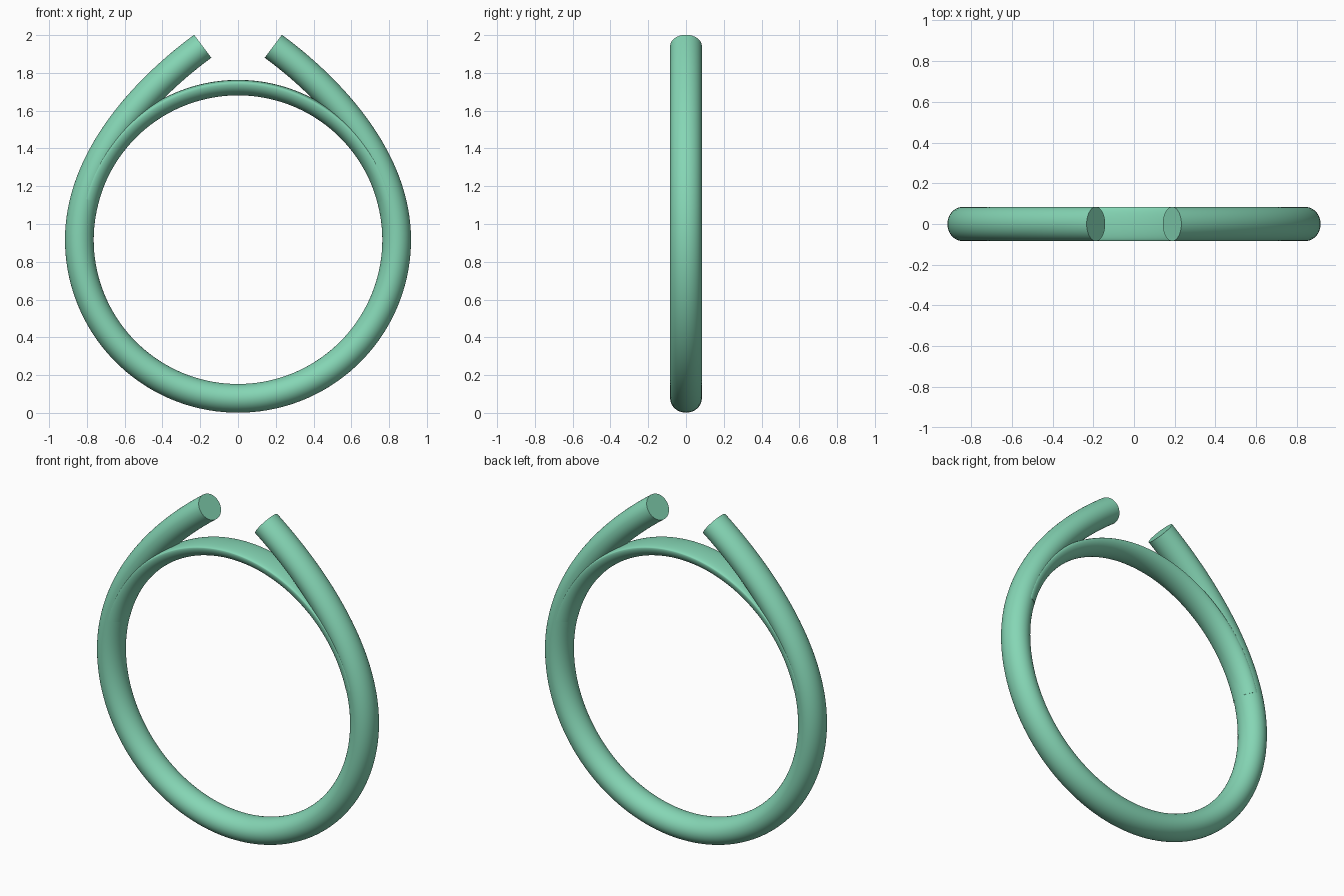
import bpy, bmesh, math
from mathutils import Vector

if "Cube" in bpy.data.objects:
    bpy.data.objects.remove(bpy.data.objects["Cube"])

CZ = 0.917            # ring centre height
R = 0.84              # radius of the tube centre line
HR, HY = 0.076, 0.084 # tube half thickness: radial and along y

mat = bpy.data.materials.new("mint")
mat.diffuse_color = (0.235, 0.672, 0.462, 1)
mat.use_nodes = True
mat.node_tree.nodes["Principled BSDF"].inputs["Base Color"].default_value = mat.diffuse_color


def sweep(name, path, profile):
    """Sweep a (outward, y) profile along a planar (x, z) path with capped ends."""
    bm = bmesh.new()
    rings = []
    for i, p in enumerate(path):
        t = (path[min(i + 1, len(path) - 1)] - path[max(i - 1, 0)]).normalized()
        n = Vector((t.y, -t.x))  # outward for a counter-clockwise path
        rings.append([bm.verts.new((p.x + n.x * r, y, p.y + n.y * r)) for r, y in profile])
    k = len(profile)
    for a, b in zip(rings, rings[1:]):
        for j in range(k):
            bm.faces.new((a[j], a[(j + 1) % k], b[(j + 1) % k], b[j]))
    bm.faces.new(rings[0])
    bm.faces.new(rings[-1])
    bmesh.ops.recalc_face_normals(bm, faces=bm.faces)
    me = bpy.data.meshes.new(name)
    bm.to_mesh(me)
    bm.free()
    ob = bpy.data.objects.new(name, me)
    bpy.context.collection.objects.link(ob)
    me.materials.append(mat)
    bpy.ops.object.select_all(action='DESELECT')
    ob.select_set(True)
    bpy.context.view_layer.objects.active = ob
    bpy.ops.object.shade_smooth_by_angle(angle=math.radians(40))
    return ob


def arc(a0, a1, n):
    angles = [math.radians(a0 + (a1 - a0) * i / n) for i in range(n + 1)]
    return [Vector((R * math.cos(a), CZ + R * math.sin(a))) for a in angles]


def bezier(p, n):
    out = []
    for i in range(n + 1):
        t = i / n
        s = 1 - t
        out.append(p[0] * s**3 + p[1] * 3 * s * s * t + p[2] * 3 * s * t * t + p[3] * t**3)
    return out


# open tube: lower half circle, with both arms flaring away at the top
right_arm = bezier([Vector(c) for c in ((R, CZ), (R, CZ + 0.42), (0.507, 1.705), (0.187, 1.941))], 36)
left_arm = [Vector((-p.x, p.y)) for p in right_arm]
path = left_arm[::-1] + arc(180, 360, 72)[1:-1] + right_arm
path = path[::-1] if path[0].x > 0 else path
circle = [(HR * math.cos(2 * math.pi * i / 40), HY * math.sin(2 * math.pi * i / 40)) for i in range(40)]
sweep("open_tube", path, circle)

# thin inner band closing the circle: half tube with a shallow outer face
band = []
for i in range(40):
    a = 2 * math.pi * i / 40
    c = math.cos(a)
    band.append((c * 0.016 - 0.010 if c > 0 else c * (HR - 0.010) - 0.010, HY * math.sin(a)))
sweep("inner_band", arc(15, 165, 72), band)
